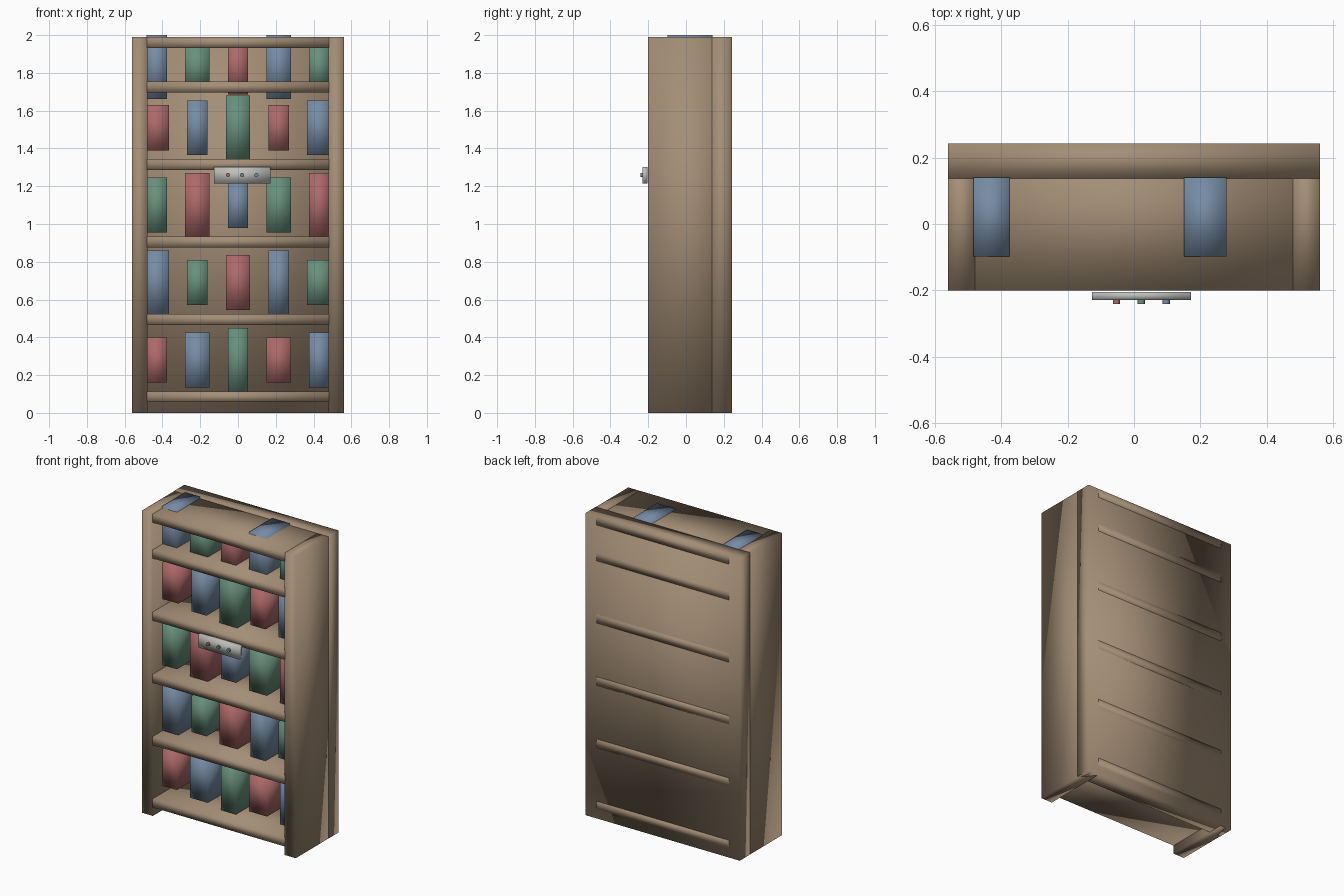
import bpy
import math

cube = bpy.data.objects.get("Cube")
if cube:
    bpy.data.objects.remove(cube, do_unlink=True)


def material(name, r, g, b):
    m = bpy.data.materials.new(name)
    m.use_nodes = True
    m.diffuse_color = (r, g, b, 1)
    m.node_tree.nodes["Principled BSDF"].inputs["Base Color"].default_value = (r, g, b, 1)
    return m


wood = material("brown wood", 0.37, 0.27, 0.18)
red = material("dusty red", 0.42, 0.14, 0.14)
blue = material("dusty blue", 0.18, 0.26, 0.37)
green = material("dusty green", 0.14, 0.28, 0.20)
grey = material("light grey", 0.52, 0.52, 0.50)


def finish(name, mat):
    ob = bpy.context.object
    ob.name = name
    ob.data.materials.append(mat)
    return ob


def box(name, mat, x, y, z):
    """Softly shaded box given its (low, high) range on each axis."""
    ranges = (x, y, z)
    bpy.ops.mesh.primitive_cube_add(size=1, location=[(a + b) / 2 for a, b in ranges])
    ob = finish(name, mat)
    ob.scale = [b - a for a, b in ranges]
    bpy.ops.object.transform_apply(location=False, rotation=False, scale=True)
    bpy.ops.object.shade_smooth()
    return ob


def around(centre, size):
    return (centre - size / 2, centre + size / 2)


HALF, INNER, FRONT, BACK, TOP = 0.562, 0.48, -0.2, 0.243, 1.99

# Cabinet: back panel and two sides
box("back_panel", wood, (-HALF, HALF), (0.138, BACK), (0, TOP))
for side, name in ((-1, "right_side"), (1, "left_side")):
    edges = sorted((side * INNER, side * (HALF - 0.001)))
    box(name, wood, edges, (FRONT, BACK - 0.001), (0, TOP - 0.001))

# Shelves, the last one closing the top
SHELF, PITCH = 0.057, 0.41
heights = [0.085 + PITCH * k for k in range(5)] + [TOP - SHELF / 2 - 0.001]
for k, z in enumerate(heights):
    box(f"shelf_{k + 1}", wood, (-INNER - 0.003, INNER + 0.003),
        (FRONT - 0.001, BACK + 0.0005), around(z, SHELF))

# Boxes on the shelves: colour, height and width cycle along each row
colours = (red, blue, green)
sizes = (0.24, 0.29, 0.338)
row_centres = [0.28 + PITCH * r for r in range(4)] + [1.831]
for r, z in enumerate(row_centres):
    for i in range(5):
        width = (0.108, 0.129)[(i + r) % 2]
        box(f"book_{r + 1}_{i + 1}", colours[(i + r) % 3],
            around(0.215 * (i - 2), width), (-0.098, 0.14),
            around(z, sizes[(i + 2 * r) % 3]))

# Control plate with three round buttons
box("control_plate", grey, (-0.127, 0.172), (-0.229, -0.205), (1.215, 1.303))
for i, mat in enumerate((red, green, blue)):
    bpy.ops.mesh.primitive_cylinder_add(
        vertices=16, radius=0.011, depth=0.02,
        location=(-0.053 + 0.075 * i, -0.232, 1.259), rotation=(math.pi / 2, 0, 0))
    finish(f"button_{i + 1}", mat)
    bpy.ops.object.shade_smooth_by_angle()
